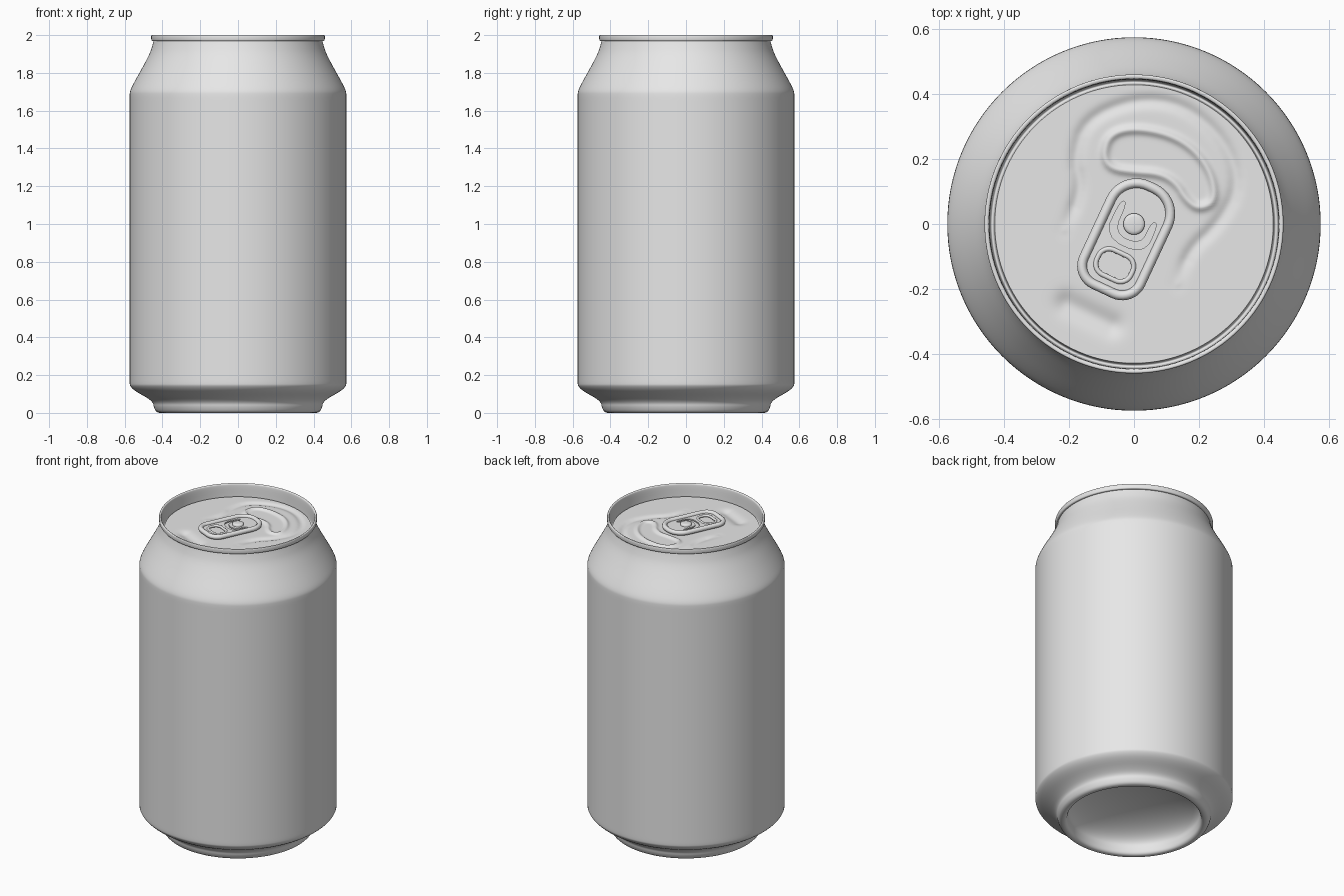
import bpy
import bmesh
import math
from mathutils import Vector
from mathutils.geometry import intersect_point_line

cube = bpy.data.objects.get("Cube")
if cube:
    bpy.data.objects.remove(cube, do_unlink=True)

GREY = (0.8, 0.8, 0.8, 1.0)
metal = bpy.data.materials.new("plain grey metal")
metal.use_nodes = True
metal.diffuse_color = GREY
metal.node_tree.nodes["Principled BSDF"].inputs["Base Color"].default_value = GREY

LID_Z = 1.925
LID_R = 0.428
TAB_TURN = math.radians(-25)


def finish(obj, angle):
    """Give the part its material and smooth shading."""
    obj.data.materials.clear()
    obj.data.materials.append(metal)
    bpy.ops.object.select_all(action="DESELECT")
    obj.select_set(True)
    bpy.context.view_layer.objects.active = obj
    if obj.type == "CURVE":
        bpy.ops.object.convert(target="MESH")
    bpy.ops.object.shade_smooth_by_angle(angle=math.radians(angle))
    return bpy.context.object


def soften(points, rounds=2, closed=False):
    """Round a polyline by cutting its corners."""
    pts = [Vector(p) for p in points]
    for _ in range(rounds):
        pairs = list(zip(pts, pts[1:] + pts[:1] if closed else pts[1:]))
        cut = [q for a, b in pairs for q in (a.lerp(b, 0.25), a.lerp(b, 0.75))]
        pts = cut if closed else [pts[0]] + cut[1:-1] + [pts[-1]]
    return pts


def lathe(name, profile, segments, angle, height=None):
    """Turn a (radius, z) profile around the z axis."""
    bm = bmesh.new()
    rings = []
    for r, z in profile:
        ring = []
        for i in range(segments):
            a = math.tau * i / segments
            x, y = r * math.cos(a), r * math.sin(a)
            ring.append(bm.verts.new((x, y, z + (height(x, y) if height else 0))))
        rings.append(ring)
    for lo, hi in zip(rings, rings[1:]):
        for i in range(segments):
            j = (i + 1) % segments
            bm.faces.new((lo[i], lo[j], hi[j], hi[i]))
    bmesh.ops.remove_doubles(bm, verts=bm.verts, dist=1e-5)
    mesh = bpy.data.meshes.new(name)
    bm.to_mesh(mesh)
    bm.free()
    obj = bpy.data.objects.new(name, mesh)
    bpy.context.collection.objects.link(obj)
    return finish(obj, angle)


def rounded_box(x, y0, y1, r0, r1, steps=10):
    """Outline of half width x with corner radius r0 below and r1 above."""
    corners = ((x - r1, y1 - r1, r1, 0), (r1 - x, y1 - r1, r1, 1),
               (r0 - x, y0 + r0, r0, 2), (x - r0, y0 + r0, r0, 3))
    return [(cx + r * math.cos((q + k / steps) * math.pi / 2),
             cy + r * math.sin((q + k / steps) * math.pi / 2))
            for cx, cy, r, q in corners for k in range(steps + 1)]


def curve_part(name, outlines, z, extrude=0.0, bevel=0.0):
    """Filled plate or tube loop in the pull tab's own frame."""
    data = bpy.data.curves.new(name, "CURVE")
    data.dimensions = "2D" if extrude else "3D"
    data.fill_mode = "BOTH" if extrude else "FULL"
    data.extrude, data.bevel_depth, data.bevel_resolution = extrude, bevel, 3
    for outline in outlines:
        spline = data.splines.new("POLY")
        spline.points.add(len(outline) - 1)
        for point, p in zip(spline.points, outline):
            point.co = (p[0], p[1], 0, 1)
        spline.use_cyclic_u = True
    obj = bpy.data.objects.new(name, data)
    bpy.context.collection.objects.link(obj)
    obj.location.z = z
    obj.rotation_euler.z = TAB_TURN
    return finish(obj, 40)


# Can body: domed base, foot, wall, neck and rolled rim
dome = [(0.385 * math.sin(t * math.pi / 40), 0.05 + 0.13 * math.cos(t * math.pi / 40))
        for t in range(20)]
foot = soften([dome[-1], (0.385, 0.04), (0.392, 0.0), (0.43, 0.0), (0.446, 0.03),
               (0.45, 0.055), (0.48, 0.08), (0.545, 0.115), (0.572, 0.142),
               (0.574, 0.16), (0.574, 0.19)])
neck = soften([(0.574, 1.65), (0.574, 1.68), (0.572, 1.705), (0.55, 1.75),
               (0.505, 1.83), (0.468, 1.90), (0.453, 1.945), (0.447, 1.968)])
rim = soften([(0.447, 1.968), (0.458, 1.969), (0.46, 1.985), (0.459, 2.0),
              (0.45, 2.0), (0.445, 1.995), (0.443, 1.92), (0.441, 1.9),
              (0.432, 1.9), (0.43, 1.915), (LID_R, LID_Z)])
lathe("can_body", dome[:-1] + foot + neck[:-1] + rim, 128, 50)

# Lid embossing: opening bead, horseshoe crease and finger dip
opening = soften([(-0.075, 0.275), (0.0, 0.295), (0.11, 0.275), (0.19, 0.225),
                  (0.24, 0.15), (0.25, 0.07), (0.2, 0.045), (0.16, 0.075),
                  (0.13, 0.125), (0.08, 0.155), (0.0, 0.16), (-0.07, 0.17),
                  (-0.095, 0.21)], closed=True)
opening.append(opening[0])
crease = soften([(-0.215, -0.02), (-0.18, 0.06), (-0.165, 0.13), (-0.185, 0.2),
                 (-0.15, 0.32), (0.0, 0.385), (0.15, 0.37), (0.28, 0.26),
                 (0.325, 0.12), (0.26, 0.0), (0.17, -0.08), (0.135, -0.185)])
finger_dip = [Vector((-0.205, -0.245)), Vector((-0.07, -0.31))]


def distance(p, path):
    best = 9.0
    for a, b in zip(path, path[1:]):
        _, t = intersect_point_line(p, a, b)
        best = min(best, (p - a.lerp(b, min(max(t, 0), 1))).length)
    return best


def bump(d, width):
    return math.exp(-(d / width) ** 2)


def emboss(x, y):
    p = Vector((x, y))
    taper = min(1.0, min((p - crease[0]).length, (p - crease[-1]).length) / 0.08)
    return (0.011 * bump(distance(p, opening), 0.013)
            - 0.009 * taper * bump(distance(p, crease), 0.02)
            - 0.014 * bump(distance(p, finger_dip), 0.035))


RINGS = 84
lathe("lid", [(LID_R * (1 - k / RINGS), LID_Z) for k in range(RINGS + 1)],
      224, 80, emboss)

# Pull tab: plate with finger hole and slot, rolled edge, hole edge
hole = rounded_box(0.058, -0.182, -0.098, 0.036, 0.036)
slot = soften([(-0.068, 0.05), (-0.068, -0.074), (0.068, -0.074), (0.068, 0.03),
               (0.047, 0.03), (0.047, -0.052), (-0.047, -0.052), (-0.047, 0.05)],
              closed=True)
plate = rounded_box(0.1, -0.225, 0.13, 0.065, 0.09)
curve_part("tab_plate", [plate, hole, slot], 1.942, extrude=0.004)
curve_part("tab_rolled_edge", [rounded_box(0.096, -0.22, 0.125, 0.062, 0.086)],
           1.945, bevel=0.015)
curve_part("tab_hole_edge", [hole], 1.943, bevel=0.008)

# Rivet holding the tab
lathe("rivet", [(0.033, LID_Z - 0.005), (0.033, 1.953), (0.03, 1.957),
                (0.022, 1.959), (0.0, 1.96)], 32, 50)
